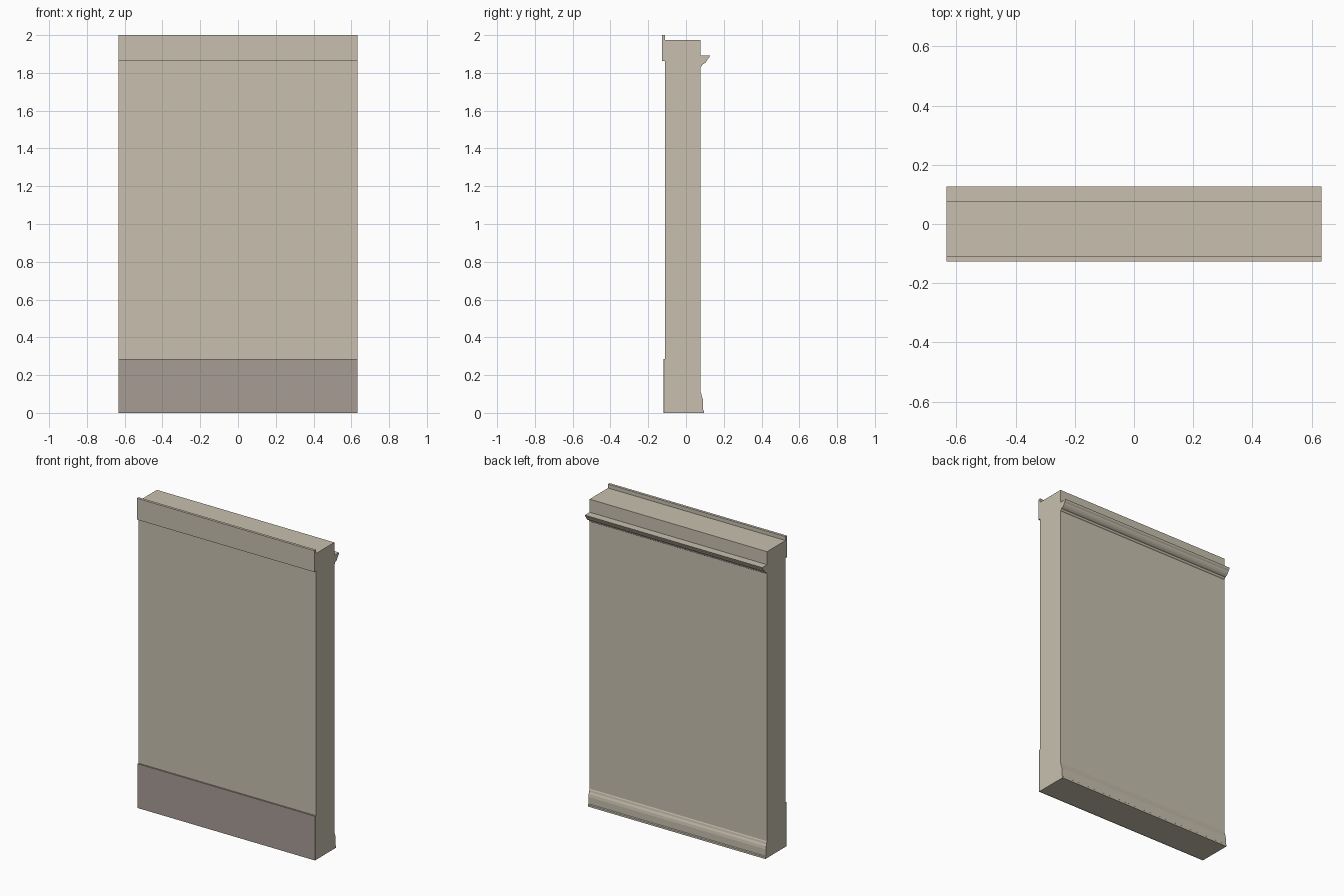
import bpy
import bmesh

HALF = 0.633       # half the wall length
FRONT = -0.11      # front wall face
BACK = 0.078       # back wall face

cube = bpy.data.objects.get("Cube")
if cube:
    bpy.data.objects.remove(cube, do_unlink=True)


def material(name, rgb):
    mat = bpy.data.materials.new(name)
    mat.use_nodes = True
    colour = (*rgb, 1)
    mat.diffuse_color = colour
    mat.node_tree.nodes["Principled BSDF"].inputs["Base Color"].default_value = colour
    return mat


def extrude_profile(name, profile, mat):
    """Sweep a closed (y, z) outline along the full length of the wall."""
    bm = bmesh.new()
    outline = bm.faces.new([bm.verts.new((-HALF, y, z)) for y, z in profile])
    result = bmesh.ops.extrude_face_region(bm, geom=[outline], use_keep_orig=True)
    moved = [v for v in result["geom"] if isinstance(v, bmesh.types.BMVert)]
    bmesh.ops.translate(bm, verts=moved, vec=(2 * HALF, 0, 0))
    bmesh.ops.recalc_face_normals(bm, faces=bm.faces)
    mesh = bpy.data.meshes.new(name)
    bm.to_mesh(mesh)
    bm.free()
    mesh.materials.append(mat)
    obj = bpy.data.objects.new(name, mesh)
    bpy.context.collection.objects.link(obj)
    return obj


def rectangle(y0, y1, z0, z1):
    return [(y0, z0), (y1, z0), (y1, z1), (y0, z1)]


plaster = material("warm plaster", (0.58, 0.53, 0.43))
stone = material("grey stone", (0.39, 0.335, 0.30))

# Wall slab
extrude_profile("wall", rectangle(FRONT, BACK, 0, 1.975), plaster)

# Front plinth and the raised coping board
extrude_profile("front_plinth", rectangle(-0.12, FRONT, 0, 0.285), stone)
extrude_profile("front_coping", rectangle(-0.127, FRONT, 1.862, 2.0), plaster)

# Crown moulding on the back
crown = [(BACK, 1.832), (0.083, 1.836), (0.086, 1.844), (0.094, 1.847),
         (0.103, 1.854), (0.111, 1.864), (0.115, 1.873), (0.122, 1.880),
         (0.127, 1.891), (BACK, 1.891)]
extrude_profile("crown_moulding", crown, plaster)

# Skirting on the back
skirting = [(BACK, 0), (0.096, 0), (0.096, 0.012), (0.091, 0.016), (0.091, 0.06),
            (0.088, 0.078), (0.083, 0.09), (0.081, 0.102), (BACK, 0.108)]
extrude_profile("skirting", skirting, plaster)
